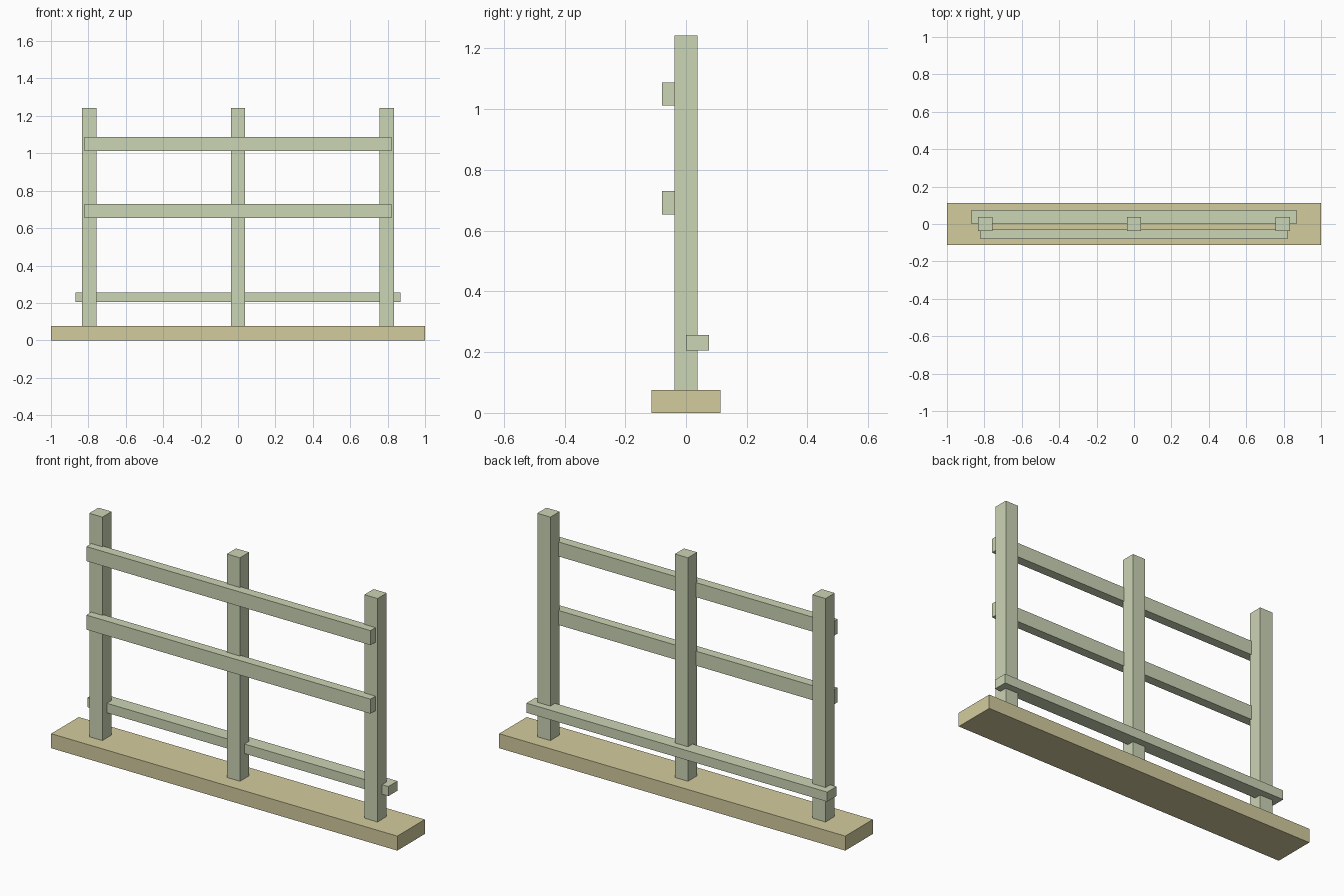
import bpy

if "Cube" in bpy.data.objects:
    bpy.data.objects.remove(bpy.data.objects["Cube"])


def material(name, color):
    m = bpy.data.materials.new(name)
    m.diffuse_color = (*color, 1)
    m.use_nodes = True
    m.node_tree.nodes["Principled BSDF"].inputs["Base Color"].default_value = m.diffuse_color
    return m


sand = material("sand", (0.65, 0.60, 0.34))
sage = material("sage", (0.60, 0.66, 0.46))


def box(name, x, y, z, mat):
    """Box from (min, max) ranges on each axis."""
    spans = (x, y, z)
    bpy.ops.mesh.primitive_cube_add(size=1, location=[(a + b) / 2 for a, b in spans])
    ob = bpy.context.object
    ob.name = name
    ob.scale = [b - a for a, b in spans]
    bpy.ops.object.transform_apply(location=False, rotation=False, scale=True)
    ob.data.materials.append(mat)
    return ob


T = 0.0758        # timber width
H = T / 2

# Ground plinth
box("base", (-1, 1), (-0.1136, 0.1136), (0, T), sand)

# Upright posts
for side, cx in (("left", -0.795), ("middle", 0), ("right", 0.795)):
    box(f"{side}_post", (cx - H, cx + H), (-H, H), (T, 1.243), sage)

# Front rails, let slightly into the posts
for level, cz in (("upper", 1.05), ("middle", 0.692)):
    box(f"{level}_rail", (-0.821, 0.821), (-0.079, -0.029), (cz - H, cz + H), sage)

# Low flat rail at the back
box("lower_back_rail", (-0.869, 0.869), (0, T), (0.206, 0.256), sage)
